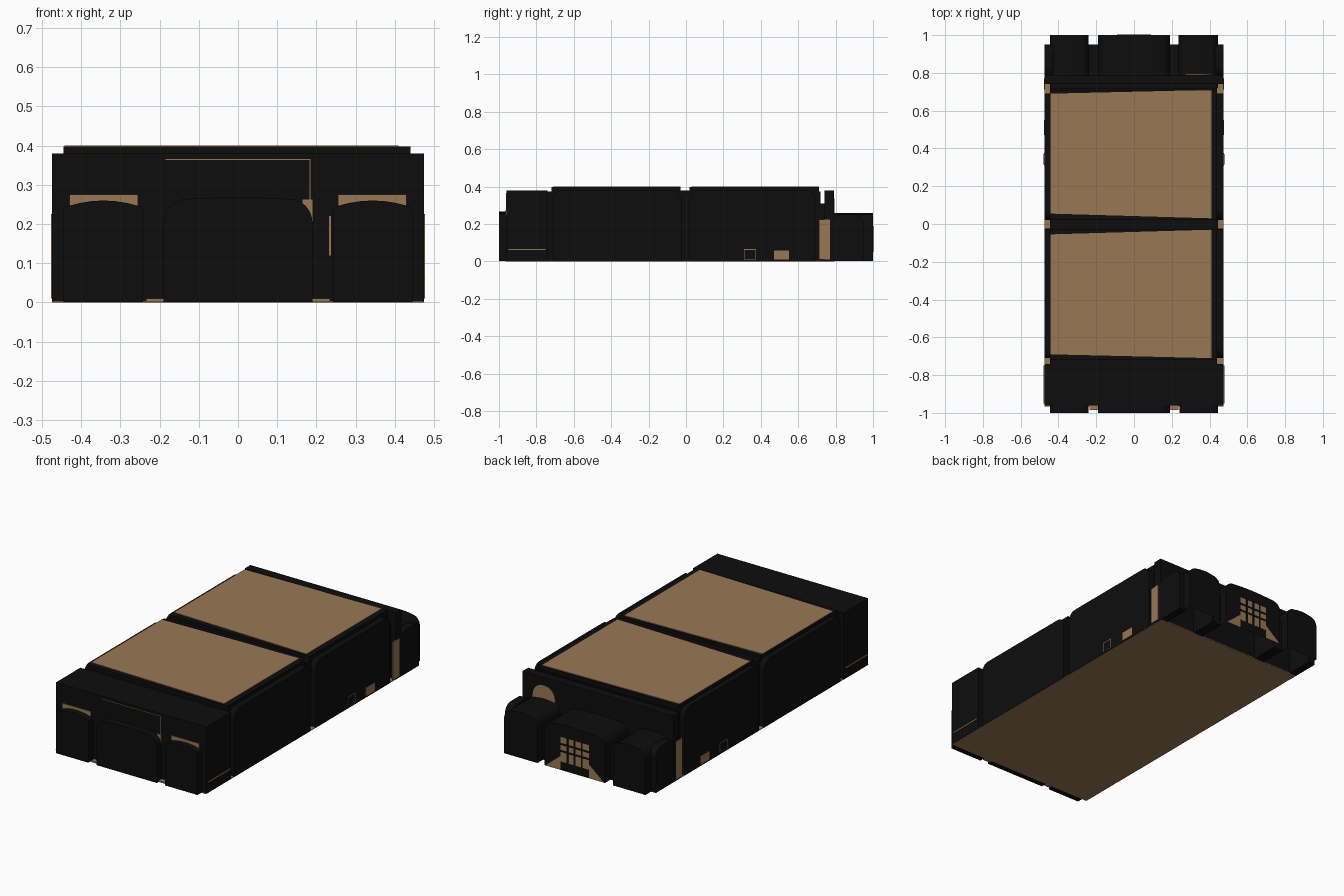
import bpy, bmesh, math

if "Cube" in bpy.data.objects:
    bpy.data.objects.remove(bpy.data.objects["Cube"])


def material(name, rgb):
    m = bpy.data.materials.new(name)
    m.diffuse_color = (*rgb, 1)
    m.use_nodes = True
    m.node_tree.nodes["Principled BSDF"].inputs["Base Color"].default_value = m.diffuse_color
    return m


BLACK = material("soot black", (0.004, 0.004, 0.004))
TAN = material("sandy tan", (0.32, 0.185, 0.09))


def prism(name, profile, axis, lo, hi, mat=BLACK, hollow=False):
    """Extrude a 2D profile along an axis; hollow drops the base and the lo end."""
    place = {"x": lambda a, b, t: (t, a, b),
             "y": lambda a, b, t: (a, t, b),
             "z": lambda a, b, t: (a, b, t)}[axis]
    bm = bmesh.new()
    low = [bm.verts.new(place(a, b, lo)) for a, b in profile]
    high = [bm.verts.new(place(a, b, hi)) for a, b in profile]
    n = len(profile)
    if not hollow:
        bm.faces.new(low)
    bm.faces.new(high)
    for i in range(n):
        j = (i + 1) % n
        if hollow and j == 0:
            continue
        bm.faces.new((low[i], low[j], high[j], high[i]))
    bmesh.ops.recalc_face_normals(bm, faces=bm.faces)
    me = bpy.data.meshes.new(name)
    bm.to_mesh(me)
    bm.free()
    me.materials.append(mat)
    ob = bpy.data.objects.new(name, me)
    bpy.context.collection.objects.link(ob)
    return ob


def box(name, x0, x1, y0, y1, z0, z1, mat=BLACK):
    return prism(name, [(x0, y0), (x1, y0), (x1, y1), (x0, y1)], "z", z0, z1, mat)


def arch(a0, a1, z0, z1, r, rise=0.0, n=6):
    """Upright panel outline with rounded shoulders and a slightly bowed top."""
    pts = [(a1, z0)]
    zt = z1 - rise
    for i in range(n + 1):
        t = math.pi / 2 * i / n
        pts.append((a1 - r + r * math.cos(t), zt - r + r * math.sin(t)))
    mid, half = (a0 + a1) / 2, (a1 - a0) / 2 - r
    if rise:
        for i in range(1, n):
            u = 1 - 2 * i / n
            pts.append((mid + half * u, zt + rise * (1 - u * u)))
    for i in range(n + 1):
        t = math.pi / 2 * (1 + i / n)
        pts.append((a0 + r + r * math.cos(t), zt - r + r * math.sin(t)))
    pts.append((a0, z0))
    return pts


# Main body, floor and end blocks
box("floor", -0.473, 0.473, -0.965, 0.795, 0.0, 0.004, TAN)
box("body", -0.445, 0.44, -0.95, 0.72, 0.002, 0.375)
box("rear_ledge", -0.445, 0.445, 0.72, 0.74, 0.002, 0.31)
box("front_block", -0.475, 0.475, -0.96, -0.74, 0.001, 0.38)
box("rear_wall", -0.475, 0.475, 0.74, 0.79, 0.001, 0.38)
box("centre_beam", -0.445, 0.445, -0.03, 0.02, 0.3, 0.38)

# Two raised roofs with tapered tan panels
for label, y0, y1, quad in (
        ("front", -0.72, -0.03, [(-0.443, -0.69), (0.41, -0.71), (0.41, -0.03), (-0.443, -0.055)]),
        ("rear", 0.02, 0.71, [(-0.443, 0.055), (0.41, 0.03), (0.41, 0.71), (-0.443, 0.69)])):
    box(label + "_roof", -0.445, 0.44, y0, y1, 0.36, 0.398)
    prism(label + "_roof_panel", quad, "z", 0.396, 0.401, TAN)

# Side wall panels with rounded shoulders
for s, side in ((1, "right"), (-1, "left")):
    lo, hi = sorted((s * 0.43, s * 0.475))
    for label, y0, y1 in (("front", -0.71, -0.025), ("rear", 0.02, 0.69)):
        prism(f"{side}_{label}_wall_panel", arch(y0, y1, 0.001, 0.38, 0.05), "x", lo, hi)
    prism(f"{side}_rear_bay_panel", arch(0.78, 0.95, 0.001, 0.25, 0.05), "x", lo, hi)
    # Tan openings low on the side walls
    lo, hi = sorted((s * 0.472, s * 0.477))
    wall = f"{side}_"
    prism(wall + "vent", [(0.47, 0.01), (0.55, 0.01), (0.55, 0.058), (0.47, 0.058)], "x", lo, hi, TAN)
    prism(wall + "slot", [(0.712, 0.01), (0.77, 0.01), (0.77, 0.225), (0.712, 0.225)], "x", lo, hi, TAN)
    prism(wall + "hatch", [(0.31, 0.01), (0.375, 0.01), (0.375, 0.066), (0.31, 0.066)], "x", lo, hi, TAN)
    lo, hi = sorted((s * 0.473, s * 0.478))
    prism(wall + "hatch_cover", [(0.314, 0.012), (0.371, 0.012), (0.371, 0.062), (0.314, 0.062)], "x", lo, hi)
    prism(wall + "front_trim", [(-0.95, 0.06), (-0.75, 0.06), (-0.75, 0.066), (-0.95, 0.066)], "x", lo, hi, TAN)

# Front bays, shallow, with tan bands above the outer two
for label, x0, x1, z1, r, rise in (("left", -0.445, -0.242, 0.26, 0.012, 0.014),
                                   ("centre", -0.19, 0.19, 0.268, 0.06, 0.004),
                                   ("right", 0.242, 0.445, 0.26, 0.012, 0.014)):
    prism(f"front_{label}_bay", arch(x0, x1, 0.001, z1, r, rise), "y", -1.0, -0.95)
for s, label in ((-1, "left"), (1, "right")):
    a, b = sorted((s * 0.255, s * 0.43))
    box(f"front_{label}_band", a, b, -0.964, -0.958, 0.24, 0.275, TAN)
    a, b = sorted((s * 0.19, s * 0.235))
    box(f"front_{label}_step", a, b, -0.985, -0.955, 0.001, 0.01, TAN)
box("front_outline_side", 0.183, 0.185, -0.963, -0.958, 0.26, 0.366, TAN)
box("front_outline_top", -0.185, 0.185, -0.963, -0.958, 0.364, 0.366, TAN)
box("front_corner_trim", 0.165, 0.19, -0.963, -0.958, 0.2, 0.262, TAN)
box("front_slit", 0.232, 0.237, -0.963, -0.958, 0.12, 0.22, TAN)

# Rear bays, hollow underneath
for label, x0, x1 in (("left", -0.445, -0.24), ("centre", -0.19, 0.19), ("right", 0.235, 0.445)):
    prism(f"rear_{label}_bay", arch(x0, x1, 0.001, 0.26, 0.05, 0.006), "y", 0.785, 1.0, hollow=True)
for s, label in ((-1, "left"), (1, "right")):
    a, b = sorted((s * 0.185, s * 0.245))
    box(f"rear_{label}_link", a, b, 0.785, 0.95, 0.001, 0.19)

# Rear door with glazing bars and sloped side steps
box("rear_door", -0.09, 0.09, 0.998, 1.001, 0.05, 0.19, TAN)
for x in (-0.045, 0.0, 0.045):
    box("door_bar", x - 0.005, x + 0.005, 0.999, 1.003, 0.05, 0.19)
for z in (0.11, 0.15):
    box("door_rail", -0.09, 0.09, 0.999, 1.003, z - 0.005, z + 0.005)
for s, label in ((-1, "left"), (1, "right")):
    prism(f"door_{label}_ramp", [(s * 0.185, 0.002), (s * 0.09, 0.002), (s * 0.09, 0.08)],
          "y", 0.998, 1.001, TAN)

# Tan arched window above the right rear bay
prism("rear_arch_window", arch(0.27, 0.41, 0.24, 0.335, 0.065), "y", 0.788, 0.793, TAN)
